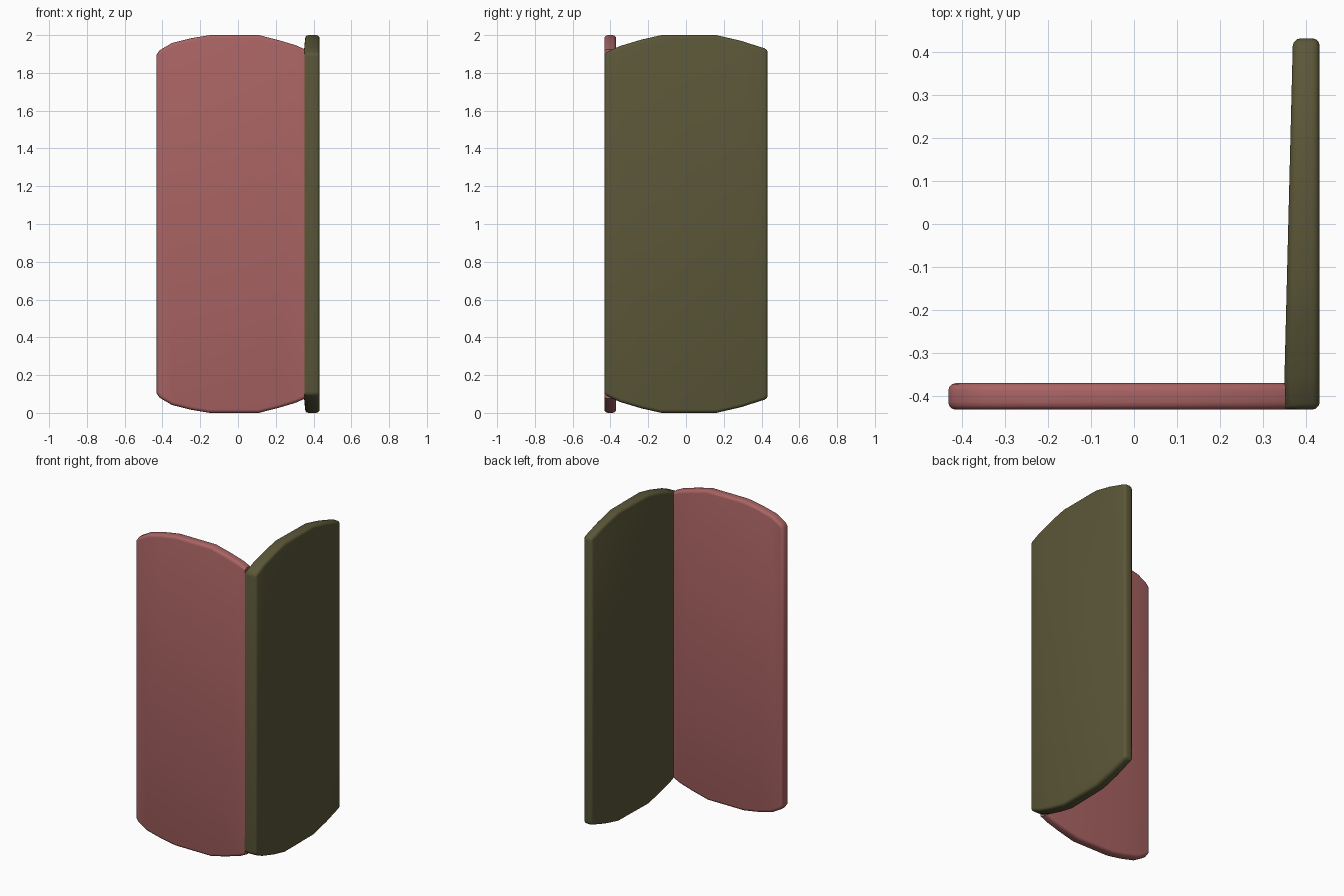
import bpy, bmesh, math

cube = bpy.data.objects.get("Cube")
if cube:
    bpy.data.objects.remove(cube)


def material(name, rgb):
    m = bpy.data.materials.new(name)
    m.diffuse_color = (*rgb, 1)
    m.use_nodes = True
    b = next(n for n in m.node_tree.nodes if n.type == "BSDF_PRINCIPLED")
    b.inputs["Base Color"].default_value = (*rgb, 1)
    b.inputs["Roughness"].default_value = 0.8
    return m


def panel(name, outline, outer, inner, skip, mat):
    """Panel between two mapped copies of an outline, rim edges rounded except where skip() is true."""
    bm = bmesh.new()
    a = [bm.verts.new(outer(u, z)) for u, z in outline]
    b = [bm.verts.new(inner(u, z)) for u, z in outline]
    n = len(a)
    bm.faces.new(a)
    bm.faces.new(b[::-1])
    for i in range(n):
        j = (i + 1) % n
        bm.faces.new((a[j], a[i], b[i], b[j]))
    bmesh.ops.recalc_face_normals(bm, faces=bm.faces)
    edges = [e for e in bm.edges
             if e.calc_face_angle() > math.radians(35) and not skip(e)]
    bmesh.ops.bevel(bm, geom=edges, offset=0.018, segments=3, profile=0.5,
                    affect="EDGES", clamp_overlap=True)
    bmesh.ops.recalc_face_normals(bm, faces=bm.faces)
    me = bpy.data.meshes.new(name)
    bm.to_mesh(me)
    bm.free()
    me.materials.append(mat)
    ob = bpy.data.objects.new(name, me)
    bpy.context.collection.objects.link(ob)
    bpy.ops.object.select_all(action="DESELECT")
    ob.select_set(True)
    bpy.context.view_layer.objects.active = ob
    bpy.ops.object.shade_smooth_by_angle(angle=math.radians(35))
    return ob


def closed(top):
    """Mirror a top edge about mid height to close the outline."""
    return top + [(u, 2 - z) for u, z in reversed(top)]


pink = material("dusty pink", (0.40, 0.125, 0.125))
olive = material("dark olive", (0.105, 0.095, 0.04))

SEAM = 0.348

# Front panel, butted against the side panel at the seam
front_top = [(-0.432, 1.895), (-0.415, 1.92), (-0.35, 1.958), (-0.25, 1.983),
             (-0.15, 2.0), (0.11, 2.0), (0.22, 1.972), (0.31, 1.945), (SEAM + 0.004, 1.925)]
panel("front_panel", closed(front_top),
      lambda x, z: (x, -0.432, z), lambda x, z: (x, -0.37, z),
      lambda e: all(v.co.x > SEAM for v in e.verts), pink)

# Side panel, slightly thicker toward the seam
side_top = [(-0.432, 1.905), (-0.35, 1.942), (-0.24, 1.975), (-0.13, 2.0),
            (0.16, 2.0), (0.29, 1.97), (0.432, 1.925)]
panel("side_panel", closed(side_top),
      lambda y, z: (0.432, y, z),
      lambda y, z: (SEAM + 0.025 * (y + 0.432), y, z),
      lambda e: all(v.co.y < -0.43 and v.co.x < 0.36 for v in e.verts), olive)
